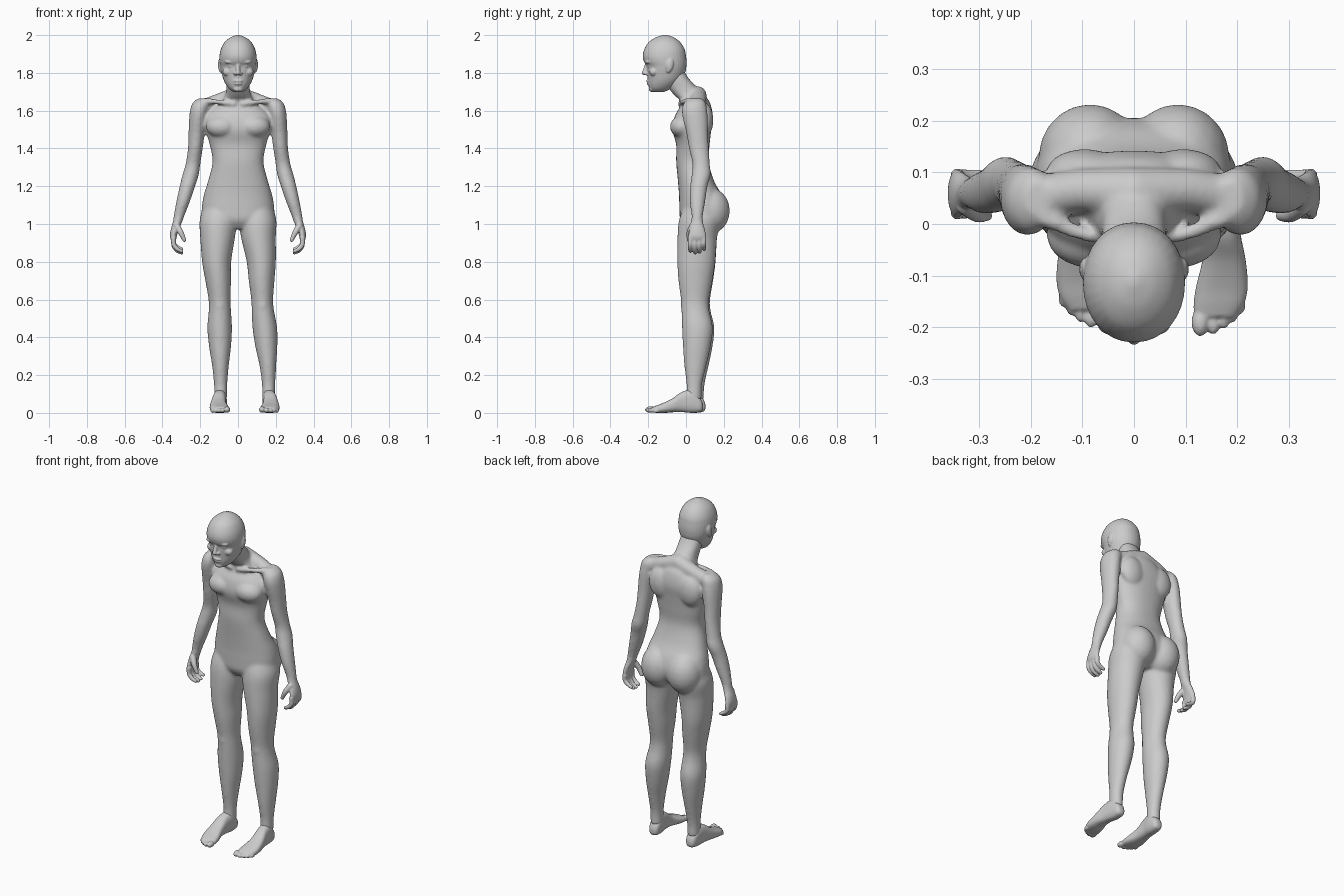
import bpy, bmesh, math
from mathutils import Vector, Matrix


def spline(rows, steps=5):
    """Catmull-Rom interpolation of a list of equal-length rows."""
    rows = [Vector(r) for r in rows]
    out = []
    for i in range(len(rows) - 1):
        a, b, c, d = rows[max(i - 1, 0)], rows[i], rows[i + 1], rows[min(i + 2, len(rows) - 1)]
        for k in range(steps):
            t = k / steps
            out.append(0.5 * (2 * b + (c - a) * t + (2 * a - 5 * b + 4 * c - d) * t * t
                              + (3 * b - a - 3 * c + d) * t ** 3))
    return out + [rows[-1]]


def loft(bm, rows, e=2.0, along_y=False, n=32):
    """Skin superellipse rings; row = (level, centre x, half width, low, high)."""
    rings = []
    for t, x, w, lo, hi in spline(rows):
        ring = []
        for k in range(n):
            c, s = math.cos(math.tau * k / n), math.sin(math.tau * k / n)
            u = x + w * math.copysign(abs(c) ** (2 / e), c)
            v = (lo + hi) / 2 + (hi - lo) / 2 * math.copysign(abs(s) ** (2 / e), s)
            ring.append(bm.verts.new((u, t, v) if along_y else (u, v, t)))
        rings.append(ring)
    for a, b in zip(rings, rings[1:]):
        for k in range(n):
            bm.faces.new((a[k], a[(k + 1) % n], b[(k + 1) % n], b[k]))
    bm.faces.new(rings[0])
    bm.faces.new(rings[-1])


def ball(bm, loc, r, tilt=0):
    m = Matrix.Translation(loc) @ Matrix.Rotation(tilt, 4, 'X') @ Matrix.Diagonal((*r, 1))
    bmesh.ops.create_icosphere(bm, subdivisions=3, radius=1, matrix=m)


def stroke(bm, pts, steps=6):
    """Chain of spheres through (x, y, z, radius) points."""
    for x, y, z, r in spline(pts, steps):
        ball(bm, (x, y, z), (r, r, r))


def finish(name, bm, voxel, smooth):
    """Fuse the overlapping volumes into one smooth skin."""
    bmesh.ops.recalc_face_normals(bm, faces=bm.faces)
    me = bpy.data.meshes.new(name)
    bm.to_mesh(me)
    bm.free()
    ob = bpy.data.objects.new(name, me)
    bpy.context.collection.objects.link(ob)
    rm = ob.modifiers.new("skin", 'REMESH')
    rm.mode, rm.voxel_size, rm.use_smooth_shade = 'VOXEL', voxel, True
    sm = ob.modifiers.new("relax", 'SMOOTH')
    sm.factor, sm.iterations = 0.5, smooth


def stance(s, z):
    """Sideways and backward shift of each leg: left foot is out, right foot back."""
    t = min(max((0.9 - z) / 0.7, 0), 1)
    return (0.07 * t, 0.0) if s > 0 else (0.0, 0.013 * t)


# Torso and neck
body = bmesh.new()
loft(body, [(0.975, 0, .09, .0, .13), (1.02, 0, .185, -.03, .185), (1.08, 0, .192, -.035, .205),
            (1.15, 0, .182, -.037, .19), (1.23, 0, .158, -.043, .148), (1.33, 0, .135, -.052, .12),
            (1.42, 0, .150, -.052, .125), (1.50, 0, .172, -.072, .134), (1.57, 0, .175, -.06, .142),
            (1.64, 0, .105, -.025, .128), (1.68, 0, .070, -.060, .098), (1.72, 0, .062, -.092, .062),
            (1.77, 0, .062, -.105, .015), (1.82, 0, .055, -.10, -.015)], e=2.25)

# Arm and leg sections: level, x, half width, front y, back y
ARM = [(1.665, .185, .026, .015, .085), (1.64, .195, .046, -.012, .105), (1.60, .205, .049, -.022, .112),
       (1.55, .212, .047, -.015, .116), (1.48, .219, .043, .002, .117), (1.40, .226, .039, .016, .121),
       (1.32, .238, .039, .034, .126), (1.26, .251, .043, .030, .130), (1.20, .268, .041, .022, .114),
       (1.12, .290, .036, .020, .102), (1.04, .313, .028, .030, .089), (1.00, .322, .024, .028, .090)]
LEG = [(1.10, .095, .085, -.01, .18), (1.02, .104, .099, -.037, .185), (.93, .108, .092, -.045, .165),
       (.80, .113, .077, -.046, .155), (.70, .105, .068, -.040, .140), (.60, .098, .058, -.027, .122),
       (.54, .096, .059, -.024, .124), (.45, .097, .065, -.021, .142), (.35, .095, .058, -.016, .130),
       (.25, .093, .044, -.009, .108), (.15, .092, .035, .003, .085), (.07, .092, .034, .0, .082)]

for s in (1, -1):
    loft(body, [(z, s * x, w, a, b) for z, x, w, a, b in ARM])
    leg = []
    for z, x, w, a, b in LEG:
        dx, dy = stance(s, z)
        leg.append((z, s * (x + dx), w, a + dy, b + dy))
    loft(body, leg)
    # Trapezius, chest, shoulder blade, buttock
    stroke(body, [(0, .06, 1.68, .05), (s * .1, .065, 1.65, .042), (s * .18, .05, 1.615, .045)])
    ball(body, (s * .085, -.02, 1.515), (.085, .065, .06))
    ball(body, (s * .095, .10, 1.55), (.075, .045, .09))
    ball(body, (s * .085, .128, 1.07), (.1, .104, .122))
    # Collar bone and kneecap
    stroke(body, [(s * .02, -.03, 1.635, .014), (s * .09, -.022, 1.645, .014), (s * .17, .01, 1.65, .018)])
    dx, dy = stance(s, .57)
    ball(body, (s * (.097 + dx), .0 + dy, .57), (.032, .028, .045))
finish("body", body, 0.008, 8)

# Head
head = bmesh.new()
loft(head, [(1.698, 0, .022, -.175, -.12), (1.715, 0, .046, -.192, -.08), (1.74, 0, .065, -.200, -.045),
            (1.77, 0, .079, -.203, -.018), (1.81, 0, .090, -.207, -.002), (1.836, 0, .095, -.209, .002),
            (1.86, 0, .098, -.223, .003), (1.89, 0, .098, -.229, .0), (1.925, 0, .091, -.221, -.007),
            (1.96, 0, .073, -.200, -.028), (1.985, 0, .045, -.166, -.058), (1.998, 0, .016, -.13, -.092),
            (2.001, 0, .004, -.115, -.105)], e=2.1)
stroke(head, [(0, -.208, 1.845, .010), (0, -.215, 1.82, .011), (0, -.221, 1.80, .013)])  # nose
ball(head, (0, -.199, 1.757), (.026, .012, .007))   # upper lip
ball(head, (0, -.197, 1.743), (.023, .011, .008))   # lower lip
ball(head, (0, -.180, 1.715), (.027, .018, .016))   # chin
for s in (1, -1):
    ball(head, (s * .014, -.211, 1.796), (.010, .011, .009))             # nostril
    ball(head, (s * .036, -.198, 1.858), (.034, .018, .011))             # brow
    ball(head, (s * .035, -.190, 1.836), (.018, .014, .010))             # eye
    ball(head, (s * .052, -.170, 1.805), (.030, .024, .024))             # cheek
    ball(head, (s * .094, -.087, 1.842), (.012, .021, .036), -0.15)      # ear
    ball(head, (s * .092, -.094, 1.815), (.009, .012, .014))             # ear lobe
finish("head", head, 0.004, 3)

for s, side in ((1, "left"), (-1, "right")):
    # Hand: palm, four curled fingers, thumb
    hand = bmesh.new()
    loft(hand, [(1.05, s * .310, .026, .031, .088), (1.01, s * .321, .024, .028, .090),
                (.97, s * .335, .021, .018, .100), (.935, s * .342, .018, .012, .106),
                (.91, s * .341, .012, .016, .103)])
    for i, (y, drop) in enumerate([(.022, .008), (.047, .0), (.071, .004), (.094, .018)]):
        stroke(hand, [(s * .341, y, .925, .0135), (s * .340, y, .887 + drop / 2, .0125),
                      (s * .322, y, .860 + drop, .0115), (s * .298, y + .002, .848 + drop, .0095)])
    stroke(hand, [(s * .325, .035, .99, .018), (s * .303, .018, .955, .015), (s * .284, .016, .915, .0105)])
    finish("hand_" + side, hand, 0.004, 2)

    # Foot with toes
    foot = bmesh.new()
    dx, dy = stance(s, 0)
    cx = .092 + dx
    FOOT = [(.09, .0, .012, .02, .045), (.077, .0, .028, .006, .075), (.035, .002, .035, .0, .12),
            (-.02, .008, .036, .004, .112), (-.07, .012, .042, .004, .078), (-.12, .008, .050, .0, .053),
            (-.155, .002, .049, .0, .040), (-.18, -.006, .040, .003, .030)]
    loft(foot, [(y + dy, s * (cx + x), w, a, b) for y, x, w, a, b in FOOT], e=2.6, along_y=True)
    for x, y, r in [(-.034, -.190, .017), (-.009, -.193, .013), (.011, -.184, .012),
                    (.028, -.172, .0115), (.043, -.157, .011)]:
        ball(foot, (s * (cx + x), y + dy, r), (r, r * 1.6, r))
    finish("foot_" + side, foot, 0.0045, 3)
